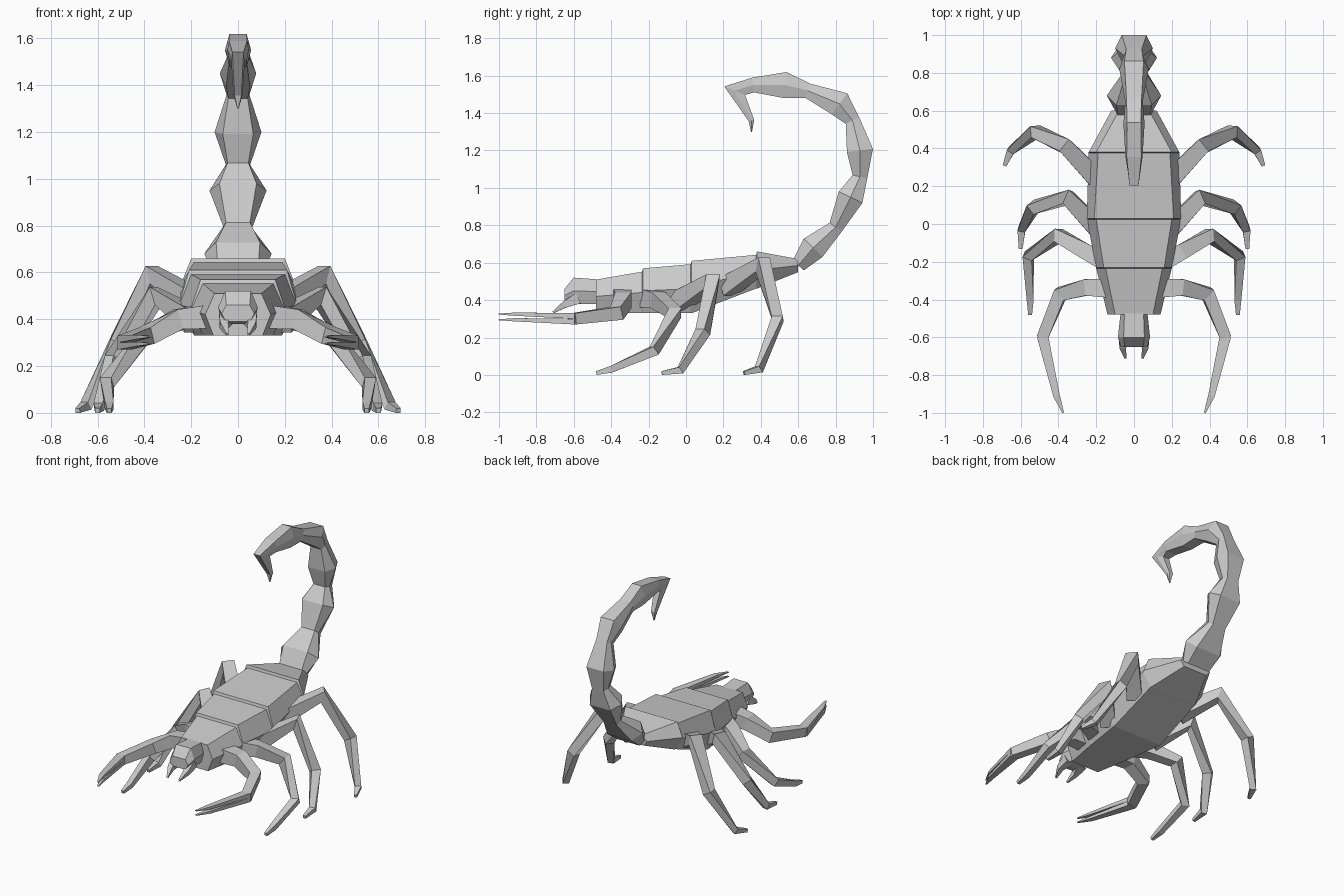
import bpy, bmesh
from mathutils import Vector

cube = bpy.data.objects.get("Cube")
if cube:
    bpy.data.objects.remove(cube, do_unlink=True)

GREY = (.6, .6, .6, 1)
grey = bpy.data.materials.new("plain grey")
grey.use_nodes = True
grey.diffuse_color = GREY
grey.node_tree.nodes["Principled BSDF"].inputs["Base Color"].default_value = GREY

SIDEWAYS = Vector((1, 0, 0))
UPWARD = Vector((0, 0, 1))


def loft(name, rings):
    """Skin a row of equal rings and cap both ends."""
    bm = bmesh.new()
    loops = [[bm.verts.new(point) for point in ring] for ring in rings]
    for near, far in zip(loops, loops[1:]):
        for index in range(len(near)):
            before = index - 1
            bm.faces.new((near[before], near[index], far[index], far[before]))
    bm.faces.new(loops[0])
    bm.faces.new(loops[-1])
    bmesh.ops.recalc_face_normals(bm, faces=bm.faces)
    mesh = bpy.data.meshes.new(name)
    bm.to_mesh(mesh)
    bm.free()
    mesh.materials.append(grey)
    part = bpy.data.objects.new(name, mesh)
    bpy.context.collection.objects.link(part)
    return part


def directions(points):
    """Direction of travel at each point, halved at the bends."""
    steps = [(b - a).normalized() for a, b in zip(points, points[1:])]
    return [(a + b).normalized()
            for a, b in zip(steps[:1] + steps, steps + steps[-1:])]


def limb(name, path, start, end, flatness=1):
    """Mirrored four-sided limb, tapering evenly from start to end width."""
    points = [Vector(point) for point in path]
    rings = []
    for index, (centre, along) in enumerate(zip(points, directions(points))):
        share = index / (len(points) - 1)
        half = (start + (end - start) * share) / 2
        across = along.cross(UPWARD).normalized()
        over = across.cross(along) * half * flatness
        across *= half
        rings.append([centre - across - over, centre + across - over,
                      centre + across + over, centre - across + over])
    part = loft(name, rings)
    mirror = part.modifiers.new("Mirror", "MIRROR")
    mirror.use_mirror_merge = False


def hexagon(y, half, top, bottom, flare):
    """Six-sided section, widest halfway up and narrower underneath."""
    widest = half + flare
    right = [(half, top), (widest, (top + bottom) / 2), (widest * .75, bottom)]
    return ([(x, y, z) for x, z in right]
            + [(-x, y, z) for x, z in reversed(right)])


# Body: each back plate starts a small step above the one before
body = []
plates = [(-.48, .1, .51), (-.23, .16, .57), (.03, .21, .61),
          (.38, .2, .66), (.6, .08, .62)]
for plate in plates:
    y, half, top = plate
    belly = .33 + max(0, y - .05) * .4
    if plate not in (plates[0], plates[-1]):
        body.append(hexagon(y - .005, half - .01, top - .018, belly, .05))
    body.append(hexagon(y, half, top, belly, .04))
loft("body", body)

# Head and mouth pincers
loft("head", [hexagon(-.46, .05, .51, .38, .02),
              hexagon(-.6, .055, .52, .38, .03),
              hexagon(-.65, .05, .46, .39, .02)])
limb("mouth_pincer", [(.05, -.58, .41), (.06, -.65, .375), (.045, -.71, .335)],
     .06, .01)

# Tail: narrow joints alternate with shrinking bulges, then the sting
spine = [(.6, .585), (.68, .68), (.8, .79), (.88, .95), (.93, 1.06),
         (.93, 1.2), (.89, 1.36), (.82, 1.45), (.65, 1.52), (.53, 1.55),
         (.36, 1.55)]
sizes = []
for index in range(len(spine)):
    if index % 2:
        sizes.append((.155 - .011 * index, .07, .65))
    else:
        sizes.append((.04 + .06 / (index + 1), .04, .85))
spine += [(.26, 1.52), (.35, 1.36), (.35, 1.3)]
sizes += [(.03, .06, .8), (.02, .015, .7), (.003, .003, .7)]

centres = [Vector((0, y, z)) for y, z in spine]
tail = []
for centre, along, size in zip(centres, directions(centres), sizes):
    half, depth, flat = size
    across = SIDEWAYS * half
    over = SIDEWAYS.cross(along) * depth
    edge = across * flat
    tail.append([centre + edge + over, centre + across, centre + edge - over,
                 centre - edge - over, centre - across, centre - edge + over])
loft("tail_and_sting", tail)

# Front arms, each ending in two prongs
limb("front_arm", [(.13, -.34, .41), (.25, -.335, .4), (.39, -.37, .33),
                   (.485, -.6, .3)], .1, .06)
for name, offset in (("upper_claw", .015), ("lower_claw", -.015)):
    limb(name, [(.485, -.59, .3 + offset), (.41, -.91, .31 + offset),
                (.375, -1, .31 + offset)], .06, .01, .5)

# Walking legs
limb("front_leg", [(.15, -.2, .41), (.25, -.15, .4), (.4, -.06, .33),
                   (.56, -.17, .13), (.55, -.4, .03), (.55, -.48, .01)],
     .1, .02)
limb("middle_leg", [(.18, -.04, .39), (.35, .14, .5), (.53, .09, .23),
                    (.595, -.03, .025), (.6, -.13, .01)], .1, .02)
limb("rear_leg", [(.18, .22, .47), (.36, .41, .59), (.52, .49, .3),
                  (.65, .39, .03), (.685, .31, .01)], .1, .02)
